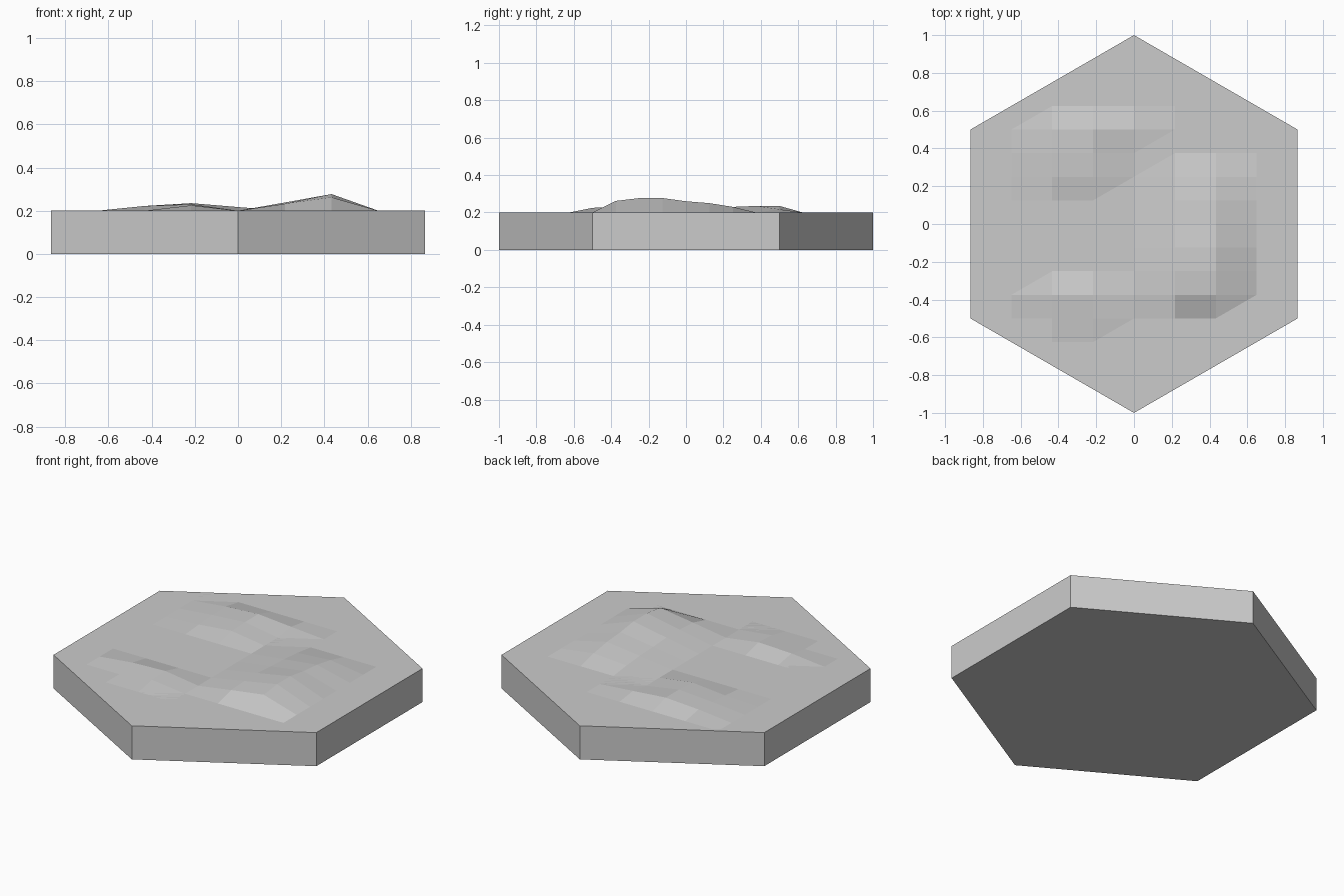
import bpy
import bmesh
import math

cube = bpy.data.objects.get("Cube")
if cube:
    bpy.data.objects.remove(cube, do_unlink=True)

BASE_HEIGHT = 0.2
APOTHEM = math.sqrt(3) / 2

# One stone grey for the whole tile
grey = bpy.data.materials.new("stone_grey")
grey.use_nodes = True
colour = (0.6, 0.6, 0.6, 1)
grey.diffuse_color = colour
grey.node_tree.nodes["Principled BSDF"].inputs["Base Color"].default_value = colour


def add_object(name, bm):
    """Turn a bmesh into a flat shaded grey object."""
    mesh = bpy.data.meshes.new(name)
    bm.normal_update()
    bm.to_mesh(mesh)
    bm.free()
    mesh.materials.append(grey)
    obj = bpy.data.objects.new(name, mesh)
    bpy.context.collection.objects.link(obj)
    return obj


# Hexagonal slab, one corner towards the back
bm = bmesh.new()
corners = []
for i in range(6):
    angle = math.radians(90 + 60 * i)
    corners.append(bm.verts.new((math.cos(angle), math.sin(angle), 0)))
bottom = bm.faces.new(corners)
raised = bmesh.ops.extrude_face_region(bm, geom=[bottom], use_keep_orig=True)
top = [v for v in raised["geom"] if isinstance(v, bmesh.types.BMVert)]
bmesh.ops.translate(bm, verts=top, vec=(0, 0, BASE_HEIGHT))
bmesh.ops.recalc_face_normals(bm, faces=bm.faces)
add_object("hexagonal_slab", bm)

# Low hills: heights above the slab in thousandths, rows front to back
HILLS = [
    (0, 25, 0, 0, 0),
    (22, 30, 0, 32, 62),
    (0, 0, 0, 38, 77),
    (0, 0, 0, 38, 77),
    (0, 0, 0, 30, 60),
    (0, 0, 0, 25, 50),
    (10, 30, 0, 15, 30),
    (20, 35, 0, 0, 0),
    (22, 35, 17, 0, 0),
]
flat_row = (0,) * 7
heights = [flat_row] + [(0, *row, 0) for row in HILLS] + [flat_row]
step_x, step_y = APOTHEM / 4, 1 / 8

bm = bmesh.new()
grid = []
for j, row in enumerate(heights):
    grid.append([
        bm.verts.new(((i - 3) * step_x, (j - 5) * step_y, BASE_HEIGHT + h / 1000))
        for i, h in enumerate(row)
    ])
for j in range(len(grid) - 1):
    for i in range(len(flat_row) - 1):
        quad = (grid[j][i], grid[j][i + 1], grid[j + 1][i + 1], grid[j + 1][i])
        # Level cells are already covered by the slab
        if any(v.co.z > BASE_HEIGHT + 0.001 for v in quad):
            bm.faces.new(quad)
loose = [v for v in bm.verts if not v.link_faces]
bmesh.ops.delete(bm, geom=loose, context='VERTS')
add_object("hill_surface", bm)
